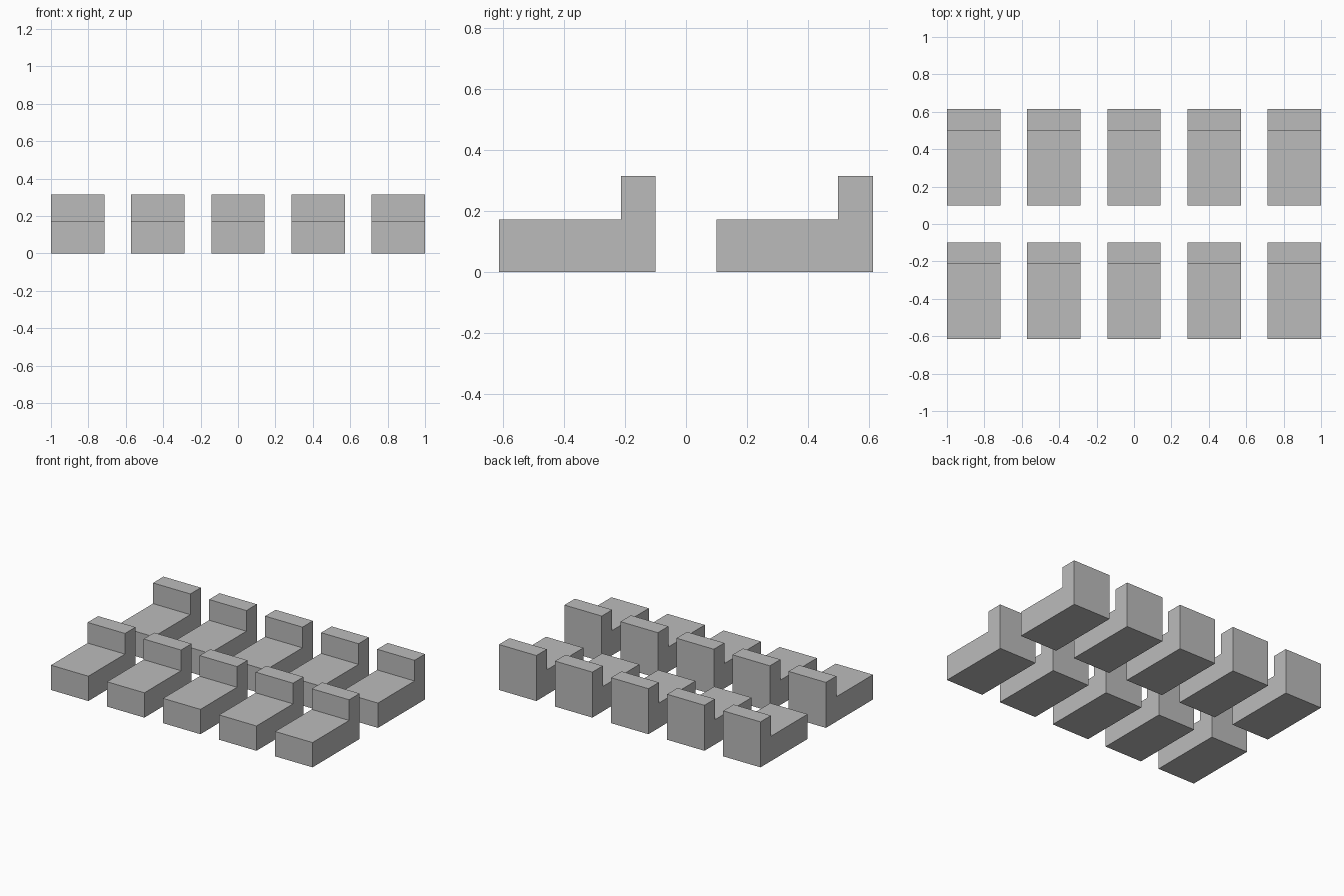
import bpy
import bmesh

cube = bpy.data.objects.get("Cube")
if cube:
    bpy.data.objects.remove(cube, do_unlink=True)

# Plain grey upholstery
grey = bpy.data.materials.new("plain_grey")
grey.use_nodes = True
colour = (0.5, 0.5, 0.5, 1)
grey.diffuse_color = colour
grey.node_tree.nodes["Principled BSDF"].inputs["Base Color"].default_value = colour

UNIT = 2 / 7          # width of one seat
COLUMNS, ROWS = 5, 2
PITCH_X, PITCH_Y = 1.5 * UNIT, 2.5 * UNIT
DEPTH, BACK = 1.8 * UNIT, 0.4 * UNIT
SEAT_Z, TOP_Z = 0.6 * UNIT, 1.1 * UNIT


def seat_mesh():
    """Extrude the L-shaped side profile across the seat width."""
    front, rear = -DEPTH / 2, DEPTH / 2
    profile = [(front, 0), (rear, 0), (rear, TOP_Z), (rear - BACK, TOP_Z),
               (rear - BACK, SEAT_Z), (front, SEAT_Z)]
    bm = bmesh.new()
    side = bm.faces.new([bm.verts.new((-UNIT / 2, y, z)) for y, z in profile])
    extruded = bmesh.ops.extrude_face_region(bm, geom=[side])["geom"]
    verts = [v for v in extruded if isinstance(v, bmesh.types.BMVert)]
    bmesh.ops.translate(bm, verts=verts, vec=(UNIT, 0, 0))
    # Keep the starting side so that the solid is closed
    if not side.is_valid or any(e.is_boundary for e in bm.edges):
        bmesh.ops.holes_fill(bm, edges=[e for e in bm.edges if e.is_boundary])
    bmesh.ops.recalc_face_normals(bm, faces=bm.faces)
    mesh = bpy.data.meshes.new("seat")
    bm.to_mesh(mesh)
    bm.free()
    mesh.materials.append(grey)
    return mesh


# Two rows of five identical seats
mesh = seat_mesh()
for row in range(ROWS):
    for col in range(COLUMNS):
        seat = bpy.data.objects.new(f"seat_row{row + 1}_{col + 1}", mesh)
        seat.location = ((col - (COLUMNS - 1) / 2) * PITCH_X,
                         (row - (ROWS - 1) / 2) * PITCH_Y, 0)
        bpy.context.collection.objects.link(seat)
